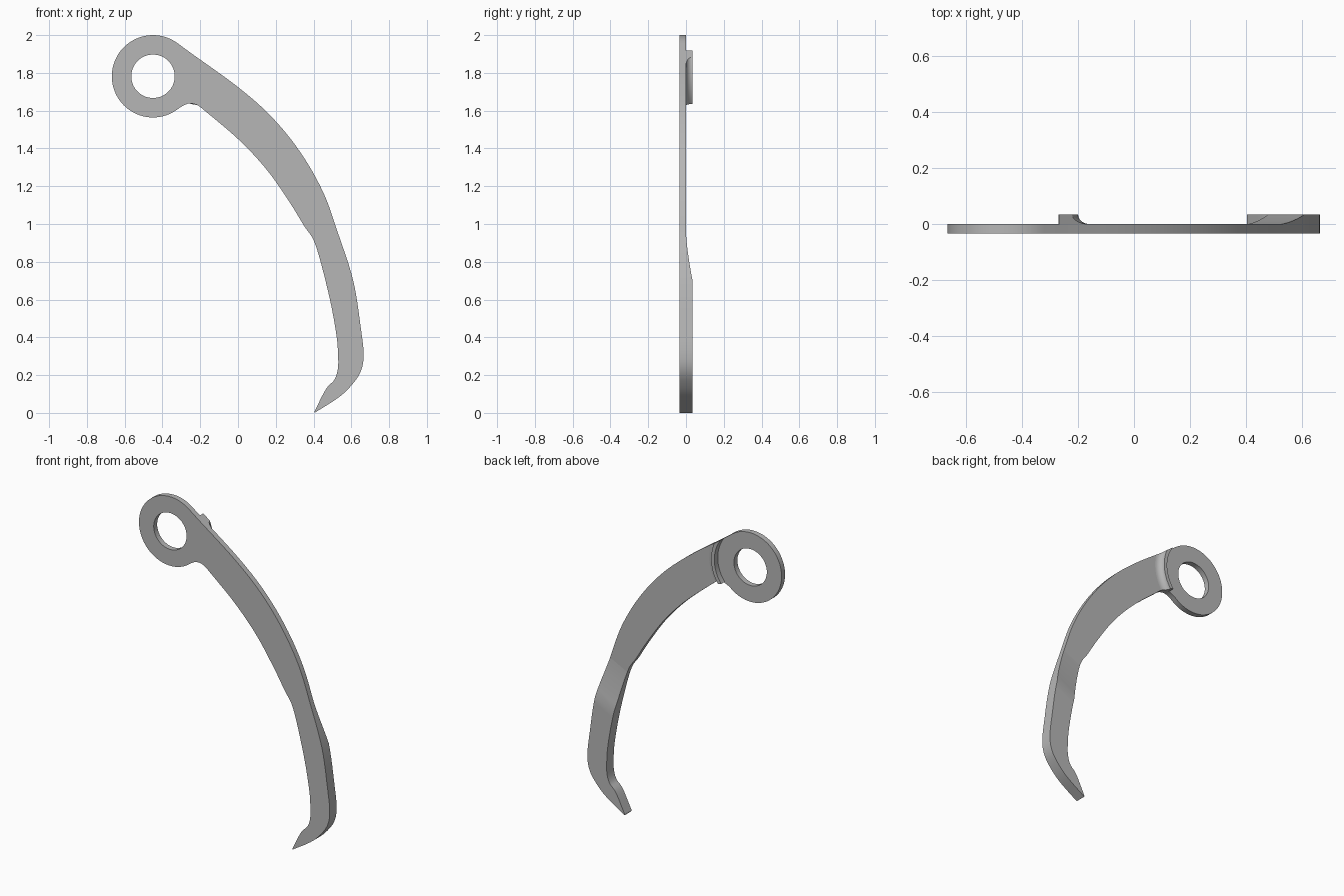
import bpy, bmesh
from math import sin, cos, acos, radians, pi
from mathutils import Vector

cube = bpy.data.objects.get("Cube")
if cube:
    bpy.data.objects.remove(cube, do_unlink=True)

grey = bpy.data.materials.new("plain grey")
grey.use_nodes = True
grey.diffuse_color = (0.47, 0.47, 0.47, 1)
grey.node_tree.nodes["Principled BSDF"].inputs["Base Color"].default_value = grey.diffuse_color

CENTRE = Vector((-0.45, 1.782))   # ring centre in x, z
RING, HOLE = 0.218, 0.115
DEPTH = 0.0345                    # plate thickness, also height of raised parts
STEPS = 6

# Arm stations: outer edge x, z and inner edge x, z
STATIONS = [
    (-.256, 1.91, -.20, 1.62), (0, 1.725, 0, 1.45), (.18, 1.565, .15, 1.29),
    (.33, 1.38, .27, 1.12), (.45, 1.17, .35, .99), (.53, .95, .41, .89),
    (.61, .70, .48, .63), (.65, .45, .52, .42), (.665, .31, .53, .30),
    (.65, .22, .528, .23), (.60, .145, .51, .175), (.53, .08, .465, .125),
    (.405, 0, .405, .008)]
RAMP = 5                          # station where the back starts to thicken


def polar(radius, degrees):
    a = radians(degrees)
    return CENTRE + radius * Vector((cos(a), sin(a)))


def smooth_path(points):
    """Catmull-Rom samples through the points."""
    pts = [Vector(p) for p in points]
    pts = [2 * pts[0] - pts[1]] + pts + [2 * pts[-1] - pts[-2]]
    path = []
    for a, b, c, d in zip(pts, pts[1:], pts[2:], pts[3:]):
        for k in range(STEPS):
            t = k / STEPS
            path.append(b + 0.5 * t * (c - a + t * (2 * a - 5 * b + 4 * c - d
                        + t * (3 * (b - c) + d - a))))
    return path + [pts[-2]]


def finish(obj):
    obj.data.materials.append(grey)
    bpy.ops.object.select_all(action='DESELECT')
    obj.select_set(True)
    bpy.context.view_layer.objects.active = obj
    bpy.ops.object.shade_smooth_by_angle(angle=radians(25))


def loft(name, sections):
    """Solid skinned over a row of equal closed sections."""
    bm = bmesh.new()
    rows = [[bm.verts.new(p) for p in s] for s in sections]
    n = len(rows[0])
    for a, b in zip(rows, rows[1:]):
        for i in range(n):
            j = (i + 1) % n
            bm.faces.new((a[i], a[j], b[j], b[i]))
    bm.faces.new(rows[0])
    bm.faces.new(rows[-1])
    bmesh.ops.remove_doubles(bm, verts=bm.verts, dist=1e-5)
    bmesh.ops.recalc_face_normals(bm, faces=bm.faces)
    mesh = bpy.data.meshes.new(name)
    bm.to_mesh(mesh)
    bm.free()
    obj = bpy.data.objects.new(name, mesh)
    bpy.context.collection.objects.link(obj)
    finish(obj)


outer = smooth_path([s[:2] for s in STATIONS])
inner = smooth_path([s[2:] for s in STATIONS])

# Flat plate: ring and arm in one outline with a round hole
ring_arc = [polar(RING, 53.5 + (310 - 53.5) * k / 60) for k in range(61)]
neck = [Vector((-.285, 1.630)), Vector((-.265, 1.637)),
        Vector((-.245, 1.638)), Vector((-.22, 1.632))]
outline = ring_arc + neck + inner + outer[::-1]
hole = [polar(HOLE, 360 * k / 56) for k in range(56)]
curve = bpy.data.curves.new("arm_plate", 'CURVE')
curve.dimensions = '2D'
curve.fill_mode = 'BOTH'
curve.extrude = DEPTH / 2
for loop in (outline, hole):
    spline = curve.splines.new('POLY')
    spline.points.add(len(loop) - 1)
    for point, p in zip(spline.points, loop):
        point.co = (p.x, p.y, 0, 1)
    spline.use_cyclic_u = True
plate = bpy.data.objects.new("arm_plate", curve)
bpy.context.collection.objects.link(plate)
plate.rotation_euler.x = pi / 2
plate.location.y = -DEPTH / 2
bpy.ops.object.select_all(action='DESELECT')
plate.select_set(True)
bpy.context.view_layer.objects.active = plate
bpy.ops.object.convert(target='MESH')
finish(bpy.context.view_layer.objects.active)

# Thicker hook: eases up from the back of the arm, then stays level to the tip
sections = []
for k in range(RAMP * STEPS, len(outer)):
    o, i = outer[k], inner[k]
    y = DEPTH * min(1, k / STEPS - RAMP) ** 1.4
    sections.append([(o.x, 0, o.y), (o.x, y, o.y), (i.x, y, i.y), (i.x, 0, i.y)])
loft("hook_thickening", sections)

# Stop ridge: arc around the ring with a hollow fillet towards the arm
R0, R1, R2 = 0.228, 0.25, 0.29
profile = [(R0, 0), (R0, DEPTH)]
for k in range(9):
    a = pi / 2 * k / 8
    profile.append((R2 - (R2 - R1) * cos(a), DEPTH * (1 - sin(a))))
sections = []
for k in range(25):
    section = []
    for r, y in profile:
        top = 53.5 - acos(RING / r) * 180 / pi      # meets the arm's upper edge
        low = -38 + 6 * (r - R0) / (R2 - R0)        # meets the lower edge
        p = polar(r, low + (top - low) * k / 24)
        section.append((p.x, y, p.y))
    sections.append(section)
loft("stop_ridge", sections)
